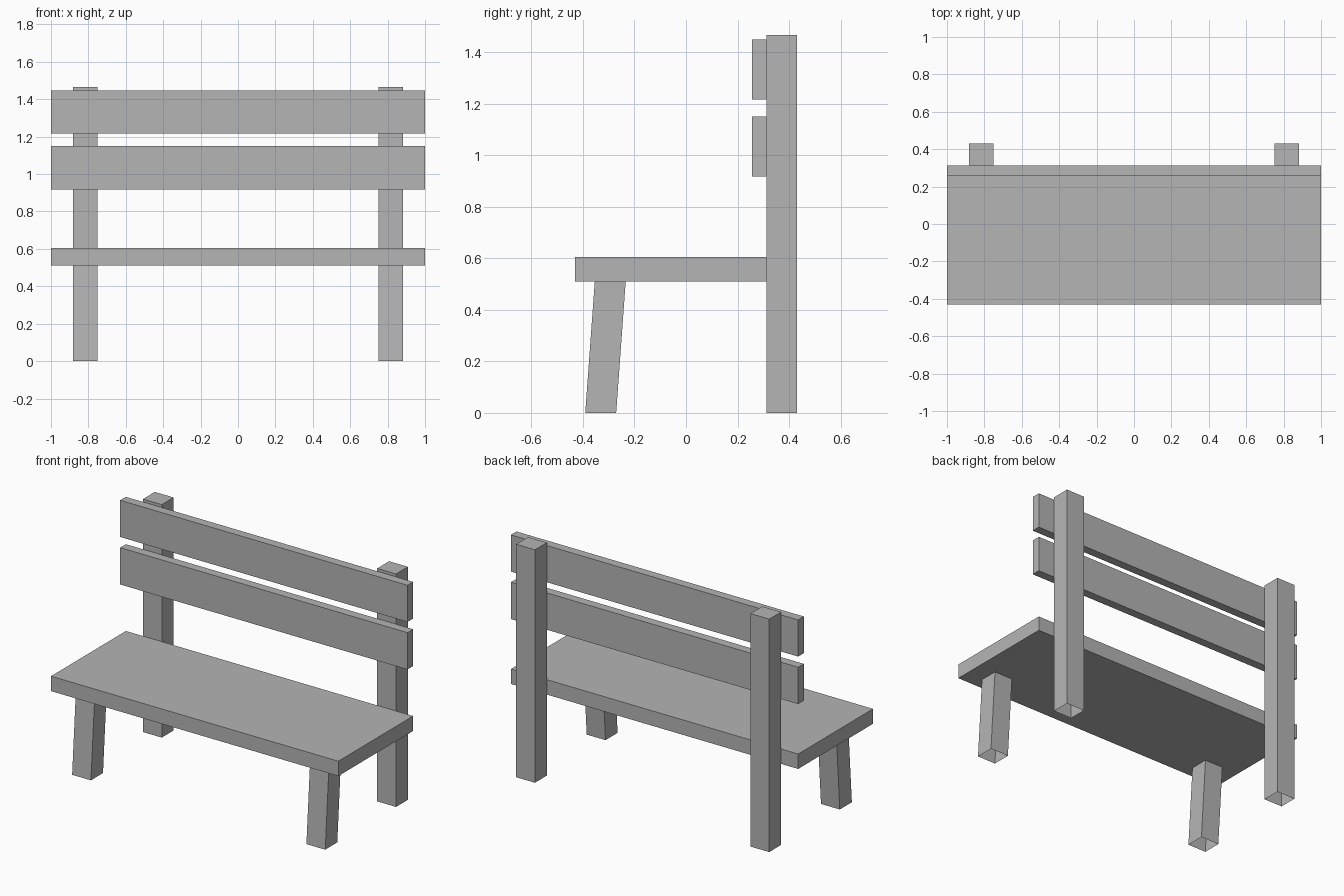
import bpy
import bmesh

if "Cube" in bpy.data.objects:
    bpy.data.objects.remove(bpy.data.objects["Cube"])

# Dark grey shared by all parts
grey = bpy.data.materials.new("dark_grey")
grey.diffuse_color = (0.46, 0.46, 0.46, 1)
grey.use_nodes = True
grey.node_tree.nodes["Principled BSDF"].inputs["Base Color"].default_value = grey.diffuse_color


def block(name, x, y, z, lean=0.0, open_ends="", mirror=False):
    """Box from (min, max) ranges; lean shifts the top in y, open_ends drops caps."""
    bm = bmesh.new()
    bmesh.ops.create_cube(bm, size=1)
    for v in bm.verts:
        top = v.co.z > 0
        v.co = [r[c > 0] for r, c in zip((x, y, z), v.co)]
        if top:
            v.co.y += lean
    bm.normal_update()
    drop = [f for f in bm.faces
            if ("b" in open_ends and f.normal.z < -0.9)
            or ("t" in open_ends and f.normal.z > 0.9)]
    bmesh.ops.delete(bm, geom=drop, context='FACES')
    mesh = bpy.data.meshes.new(name)
    bm.to_mesh(mesh)
    bm.free()
    mesh.materials.append(grey)
    obj = bpy.data.objects.new(name, mesh)
    bpy.context.collection.objects.link(obj)
    if mirror:
        obj.modifiers.new("mirror", 'MIRROR').use_axis[0] = True
    return obj


FULL = (-1.0, 1.0)
LEG_X = (0.75, 0.881)
BACK = 0.313

# Seat board
block("seat", FULL, (-0.431, BACK), (0.51, 0.604))

# Backrest boards in front of the posts
for name, z in (("lower_back_slat", (0.918, 1.15)), ("upper_back_slat", (1.217, 1.448))):
    block(name, FULL, (0.257, BACK), z)

# Back posts, open underneath
block("back_posts", LEG_X, (BACK, 0.431), (0, 1.466), open_ends="b", mirror=True)

# Leaning front legs, open underneath and against the seat
block("front_legs", LEG_X, (-0.391, -0.271), (0, 0.51), lean=0.037,
      open_ends="bt", mirror=True)
